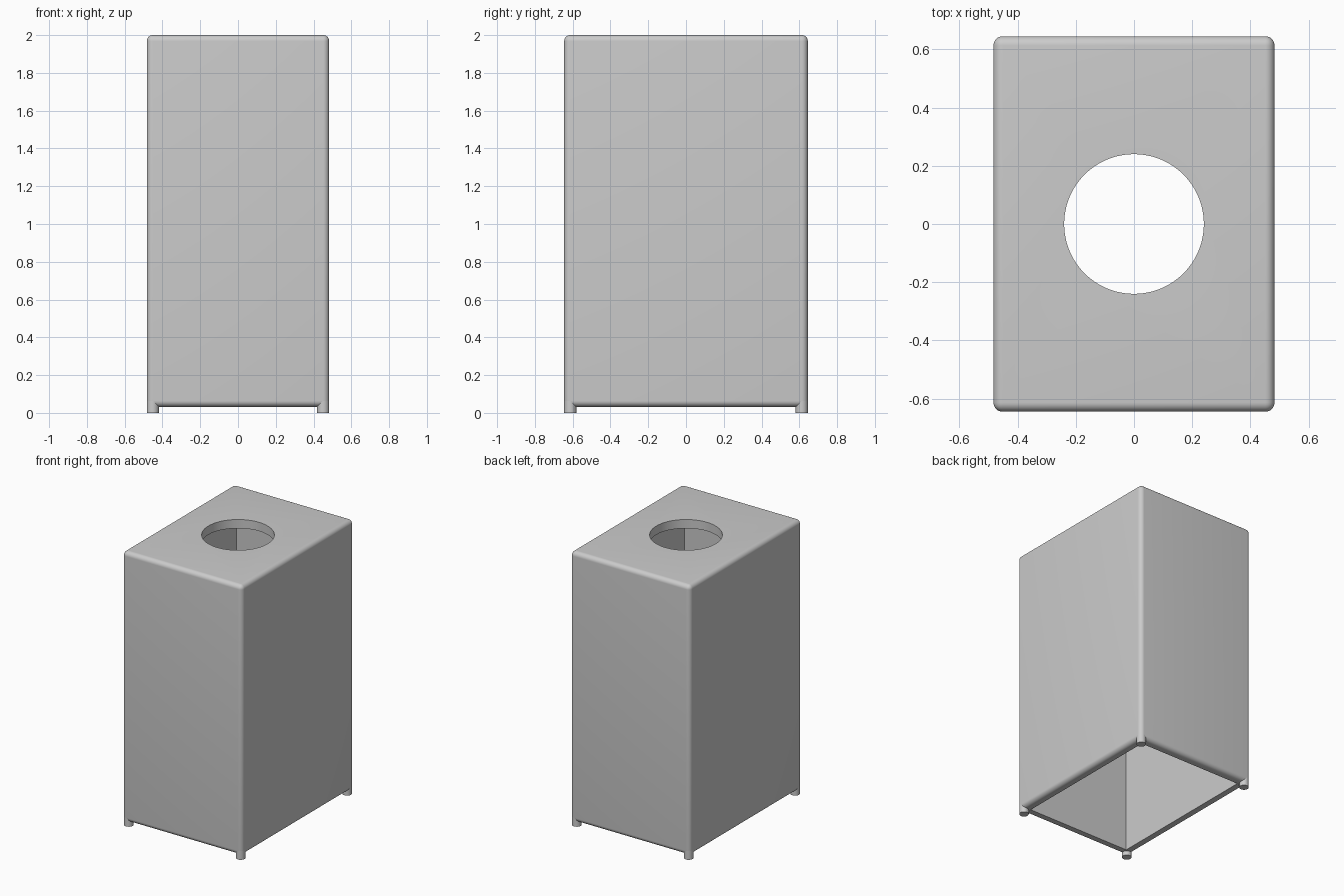
import bpy

cube = bpy.data.objects.get("Cube")
if cube:
    bpy.data.objects.remove(cube, do_unlink=True)

WIDTH, DEPTH, TOP = 0.966, 1.29, 2.0
WALL = 0.064
ROUND = WALL / 2

grey = bpy.data.materials.new("plain grey")
grey.use_nodes = True
colour = (0.6, 0.6, 0.6, 1)
grey.diffuse_color = colour
grey.node_tree.nodes["Principled BSDF"].inputs["Base Color"].default_value = colour


def box(name, width, depth, bottom, top):
    bpy.ops.mesh.primitive_cube_add(size=1, location=(0, 0, (bottom + top) / 2))
    obj = bpy.context.object
    obj.name = name
    obj.scale = (width, depth, top - bottom)
    bpy.ops.object.transform_apply(location=True, rotation=False, scale=True)
    return obj


def cylinder(name, radius, x, y, bottom, top, sides):
    bpy.ops.mesh.primitive_cylinder_add(
        vertices=sides, radius=radius, depth=top - bottom,
        location=(x, y, (bottom + top) / 2))
    obj = bpy.context.object
    obj.name = name
    return obj


def finish(obj):
    obj.data.materials.append(grey)
    bpy.ops.object.select_all(action="DESELECT")
    obj.select_set(True)
    bpy.context.view_layer.objects.active = obj
    bpy.ops.object.shade_smooth_by_angle()


# Rounded outer shell
shell = box("shell", WIDTH, DEPTH, ROUND, TOP)
bevel = shell.modifiers.new("rounded edges", "BEVEL")
bevel.width = ROUND
bevel.segments = 8

# Hollow inside, open underneath, and the round opening in the top
cutters = [
    box("cavity_cutter", WIDTH - 2 * WALL, DEPTH - 2 * WALL, -0.2, TOP - WALL),
    cylinder("opening_cutter", 0.24, 0, 0, TOP - 0.3, TOP + 0.2, 96),
]
for cutter in cutters:
    cut = shell.modifiers.new(cutter.name, "BOOLEAN")
    cut.operation = "DIFFERENCE"
    cut.solver = "EXACT"
    cut.object = cutter
    cutter.hide_render = True

bpy.context.view_layer.objects.active = shell
for modifier in list(shell.modifiers):
    bpy.ops.object.modifier_apply(modifier=modifier.name)
for cutter in cutters:
    bpy.data.objects.remove(cutter, do_unlink=True)
finish(shell)

# Round feet, flush with the rounded corners
for side, sx in (("left", 1), ("right", -1)):
    for end, sy in (("front", -1), ("back", 1)):
        foot = cylinder(f"{end}_{side}_foot", ROUND,
                        sx * (WIDTH / 2 - ROUND), sy * (DEPTH / 2 - ROUND),
                        0, 2 * ROUND, 32)
        finish(foot)
